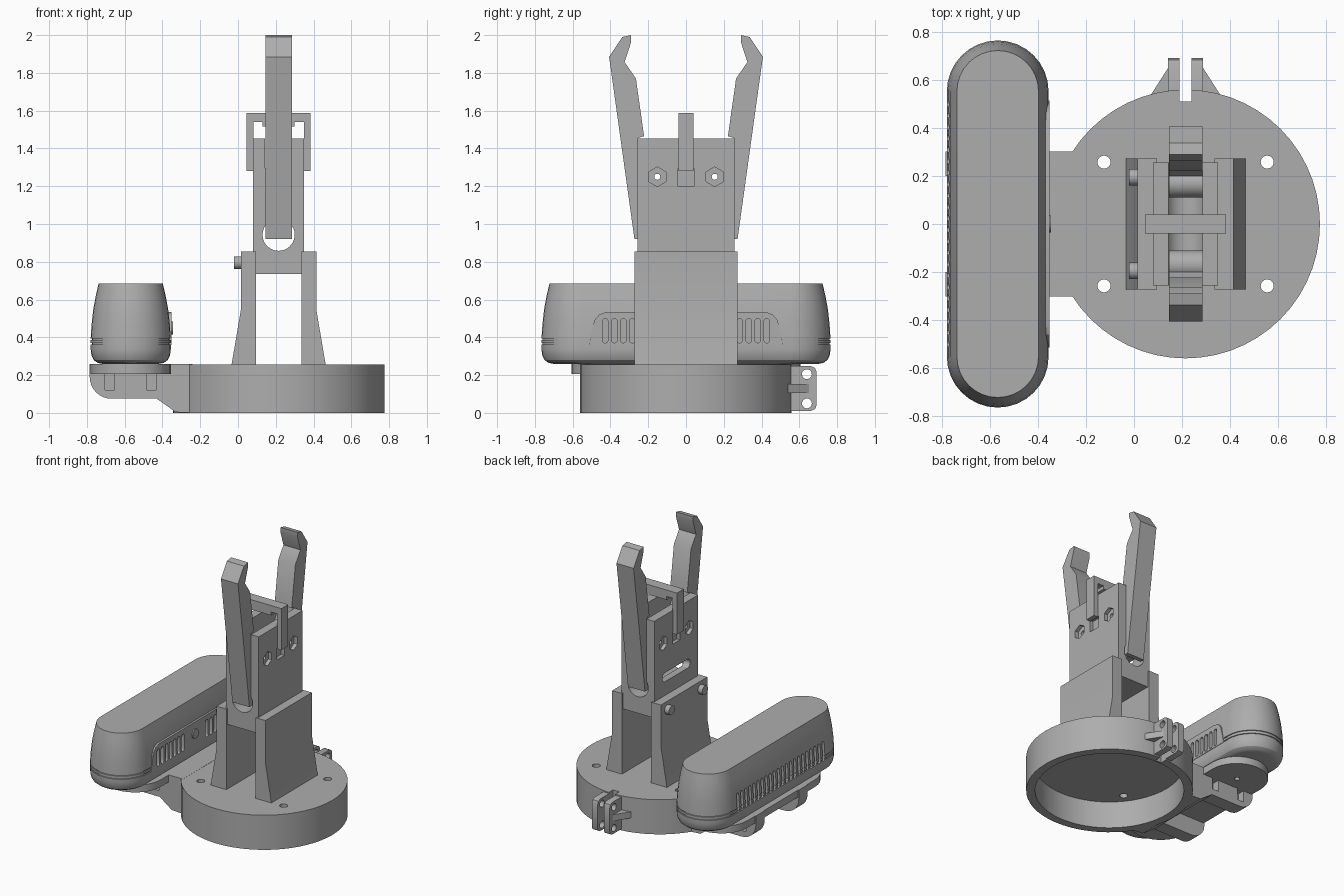
import bpy, bmesh, math
from mathutils import Vector

cube = bpy.data.objects.get("Cube")
if cube:
    bpy.data.objects.remove(cube, do_unlink=True)

grey = bpy.data.materials.new("plain grey")
grey.use_nodes = True
tone = (0.42, 0.42, 0.42, 1)
grey.diffuse_color = tone
for node in grey.node_tree.nodes:
    if node.type == "BSDF_PRINCIPLED":
        node.inputs["Base Color"].default_value = tone

CX = 0.215   # column and base axis
PX = -0.568  # pod axis


def place(axis, u, v, w):
    return Vector({"x": (w, u, v), "y": (u, w, v), "z": (u, v, w)}[axis])


def make(name, bm):
    bmesh.ops.recalc_face_normals(bm, faces=bm.faces)
    mesh = bpy.data.meshes.new(name)
    bm.to_mesh(mesh)
    bm.free()
    mesh.materials.append(grey)
    obj = bpy.data.objects.new(name, mesh)
    bpy.context.collection.objects.link(obj)
    return obj


def prisms(name, axis, lo, hi, *outlines):
    """Extrude one or more closed outlines along an axis."""
    bm = bmesh.new()
    for pts in outlines:
        a = [bm.verts.new(place(axis, u, v, lo)) for u, v in pts]
        b = [bm.verts.new(place(axis, u, v, hi)) for u, v in pts]
        bm.faces.new(a)
        bm.faces.new(b)
        for i in range(len(a)):
            j = (i + 1) % len(a)
            bm.faces.new((a[i], a[j], b[j], b[i]))
    return make(name, bm)


def rect(u0, u1, v0, v1):
    return [(u0, v0), (u1, v0), (u1, v1), (u0, v1)]


def ring(u, v, r, n=24, turn=0):
    return [(u + r * math.cos(turn + math.tau * i / n),
             v + r * math.sin(turn + math.tau * i / n)) for i in range(n)]


def stadium(u, v, r, straight, n=16):
    """Slot outline whose long direction is v."""
    pts = []
    for start, off in ((0, straight), (math.pi, -straight)):
        for i in range(n + 1):
            t = start + math.pi * i / n
            pts.append((u + r * math.cos(t), v + off + r * math.sin(t)))
    return pts


def combine(obj, other, op="DIFFERENCE"):
    mod = obj.modifiers.new("combine", "BOOLEAN")
    mod.operation, mod.solver, mod.object = op, "EXACT", other
    graph = bpy.context.evaluated_depsgraph_get()
    mesh = bpy.data.meshes.new_from_object(obj.evaluated_get(graph))
    obj.modifiers.clear()
    obj.data = mesh
    bpy.data.objects.remove(other, do_unlink=True)


def cut(obj, axis, lo, hi, *outlines):
    combine(obj, prisms("cutter", axis, lo, hi, *outlines))


# Round hollow base with screw holes and clamp gap
base = prisms("base", "z", 0, 0.257, ring(CX, 0, 0.56, 56))
cut(base, "z", -0.1, 0.2, ring(CX, 0, 0.5, 56))
cut(base, "z", -0.1, 0.4, *[ring(CX + sx * 0.34, sy * 0.258, 0.027)
                            for sx in (-1, 1) for sy in (-1, 1)])
cut(base, "z", -0.1, 0.4, rect(0.19, 0.24, 0.51, 0.7))

# Clamp ears with holes and gussets at the back
ear = [(0.52, 0.01), (0.66, 0.01), (0.683, 0.02), (0.692, 0.042),
       (0.692, 0.215), (0.683, 0.238), (0.66, 0.248), (0.52, 0.248)]
for side, label in ((-1, "right"), (1, "left")):
    x0, x1 = sorted((CX + side * 0.025, CX + side * 0.073))
    obj = prisms("clamp_ear_" + label, "x", x0, x1, ear)
    cut(obj, "x", 0, 1, ring(0.64, 0.05, 0.026), ring(0.64, 0.205, 0.026))
    prisms("clamp_gusset_" + label, "z", 0.105, 0.152,
           [(CX + side * d, y) for d, y in ((0.07, 0.52), (0.15, 0.53), (0.07, 0.655))])

# Tapered supports either side of the column
for side, label in ((-1, "right"), (1, "left")):
    prisms("support_" + label, "y", -0.272, 0.272,
           [(CX + side * d, z) for d, z in
            ((0.12, 0.25), (0.25, 0.25), (0.2, 0.545), (0.2, 0.855), (0.12, 0.855))])
for side, label in ((-1, "front"), (1, "back")):
    prisms("support_bolt_" + label, "x", -0.02, 0.03, ring(side * 0.195, 0.795, 0.034))

# Column with open channel, hex pockets, slot and clip recess
column = prisms("column", "y", -0.257, 0.257,
                rect(CX - 0.135, CX + 0.135, 0.735, 1.452))
channel = [(CX + 0.071, 1.6), (CX - 0.071, 1.6)]
for i in range(25):
    t = math.radians(146 + 248 * i / 24)
    channel.append((CX + 0.085 * math.cos(t), 0.943 + 0.085 * math.sin(t)))
cut(column, "y", -0.4, 0.4, channel)
hexes = [ring(s * 0.152, 1.25, 0.052, 6, math.pi / 6) for s in (-1, 1)]
bores = [ring(s * 0.152, 1.25, 0.016, 16) for s in (-1, 1)]
notch = rect(-0.044, 0.044, 1.2, 1.29)
for lo, hi in ((0, CX - 0.108), (CX + 0.108, 0.5)):
    cut(column, "x", lo, hi, *hexes, notch)
cut(column, "x", 0, 0.5, *bores)
cut(column, "x", 0, CX, [(u, v) for v, u in stadium(0.99, 0, 0.033, 0.13)])

# Gripping arms with hooked tips and pivot hubs
arm_side = [(0.273, 0.92), (0.407, 1.885), (0.337, 1.99), (0.29, 2), (0.29, 1.965),
            (0.325, 1.857), (0.265, 1.77), (0.222, 1.465), (0.255, 1.455),
            (0.25, 1.39), (0.2, 1.3), (0.2, 1.2), (0.235, 1.15), (0.24, 0.92)]
for side, label in ((-1, "front"), (1, "back")):
    arm = prisms("arm_" + label, "x", CX - 0.07, CX + 0.07,
                 [(side * y, z) for y, z in arm_side])
    hub = prisms("hub", "x", CX - 0.07, CX + 0.07, ring(side * 0.17, 1.25, 0.06))
    combine(arm, hub, "UNION")
    cut(arm, "x", 0, 0.5, ring(side * 0.152, 1.25, 0.016, 16))

# Bridge clip over the column
bridge = [(0.169, 1.28), (0.169, 1.588), (-0.169, 1.588), (-0.169, 1.28),
          (-0.134, 1.28), (-0.134, 1.54), (-0.085, 1.54), (-0.085, 1.515),
          (0.085, 1.515), (0.085, 1.54), (0.134, 1.54), (0.134, 1.28)]
prisms("bridge_clip", "y", -0.04, 0.04, [(CX + d, z) for d, z in bridge])

# Pod holder: plate, two ribs and a wedge to the base
plate = prisms("holder_plate", "z", 0.205, 0.258, stadium(PX, 0, 0.212, 0.395))
cut(plate, "z", 0, 0.25, ring(PX, -0.4, 0.018), ring(PX, 0.4, 0.018))
rib = [(-0.24, 0.258), (-0.24, 0), (-0.33, 0.004), (-0.43, 0.075)]
for i in range(9):
    t = math.radians(270 - 90 * i / 8)
    rib.append((-0.67 + 0.115 * math.cos(t), 0.19 + 0.115 * math.sin(t)))
rib.append((-0.785, 0.258))
pockets = [rect(x, x + 0.05, 0.12, 0.205) for x in (-0.705, -0.485)]
for side, label in ((-1, "front"), (1, "back")):
    lo, hi = sorted((side * 0.2, side * 0.303))
    obj = prisms("holder_rib_" + label, "y", lo, hi, rib)
    lo, hi = sorted((side * 0.25, side * 0.4))
    cut(obj, "y", lo, hi, *pockets)
    cut(obj, "z", -0.1, 0.2, ring(CX, 0, 0.505, 56))
wedge = prisms("holder_wedge", "y", -0.2, 0.2, rib[:4] + [(-0.43, 0.258)])
cut(wedge, "z", -0.1, 0.2, ring(CX, 0, 0.505, 56))

# Pod: stacked rounded outlines with two thin seams
levels = [(0.15, 0.26), (0.175, 0.265), (0.196, 0.28), (0.208, 0.305), (0.212, 0.335)]
for z in (0.366, 0.39):
    levels += [(0.212, z - 0.004), (0.206, z - 0.003), (0.206, z + 0.003), (0.212, z + 0.004)]
levels += [(0.207, 0.47), (0.198, 0.55), (0.185, 0.62), (0.17, 0.685)]
bm = bmesh.new()
loops = [[bm.verts.new((x, y, z)) for x, y in stadium(PX, 0, r, 0.553)] for r, z in levels]
for a, b in zip(loops, loops[1:]):
    for i in range(len(a)):
        j = (i + 1) % len(a)
        bm.faces.new((a[i], a[j], b[j], b[i]))
bm.faces.new(loops[0])
bm.faces.new(loops[-1])
pod = make("pod", bm)

# Vent slots on both long sides of the pod, and a raised panel inside
inner = [stadium(s * (0.14 + 0.048 * i), 0.435, 0.015, 0.05, 6)
         for s in (-1, 1) for i in range(7)]
outer = [stadium(-0.5 + i / 21, 0.43, 0.013, 0.058, 6) for i in range(22)]
cut(pod, "x", -1, PX - 0.18, *outer)
cut(pod, "x", -0.4, 0, *inner)
corner = [(0.515, 0.36), (0.5, 0.43), (0.485, 0.49), (0.46, 0.52), (0.42, 0.535)]
panel = prisms("vent_panel", "x", -0.385, -0.353,
               corner + [(-y, z) for y, z in reversed(corner)])
cut(panel, "x", -0.5, 0, *inner)
prisms("pod_button", "x", -0.37, -0.345, ring(0, 0.45, 0.035))

# Smooth the curved walls while keeping edges crisp
bpy.ops.object.select_all(action="DESELECT")
for obj in bpy.context.scene.objects:
    if obj.type == "MESH":
        obj.select_set(True)
        bpy.context.view_layer.objects.active = obj
bpy.ops.object.shade_smooth_by_angle(angle=math.radians(28))
